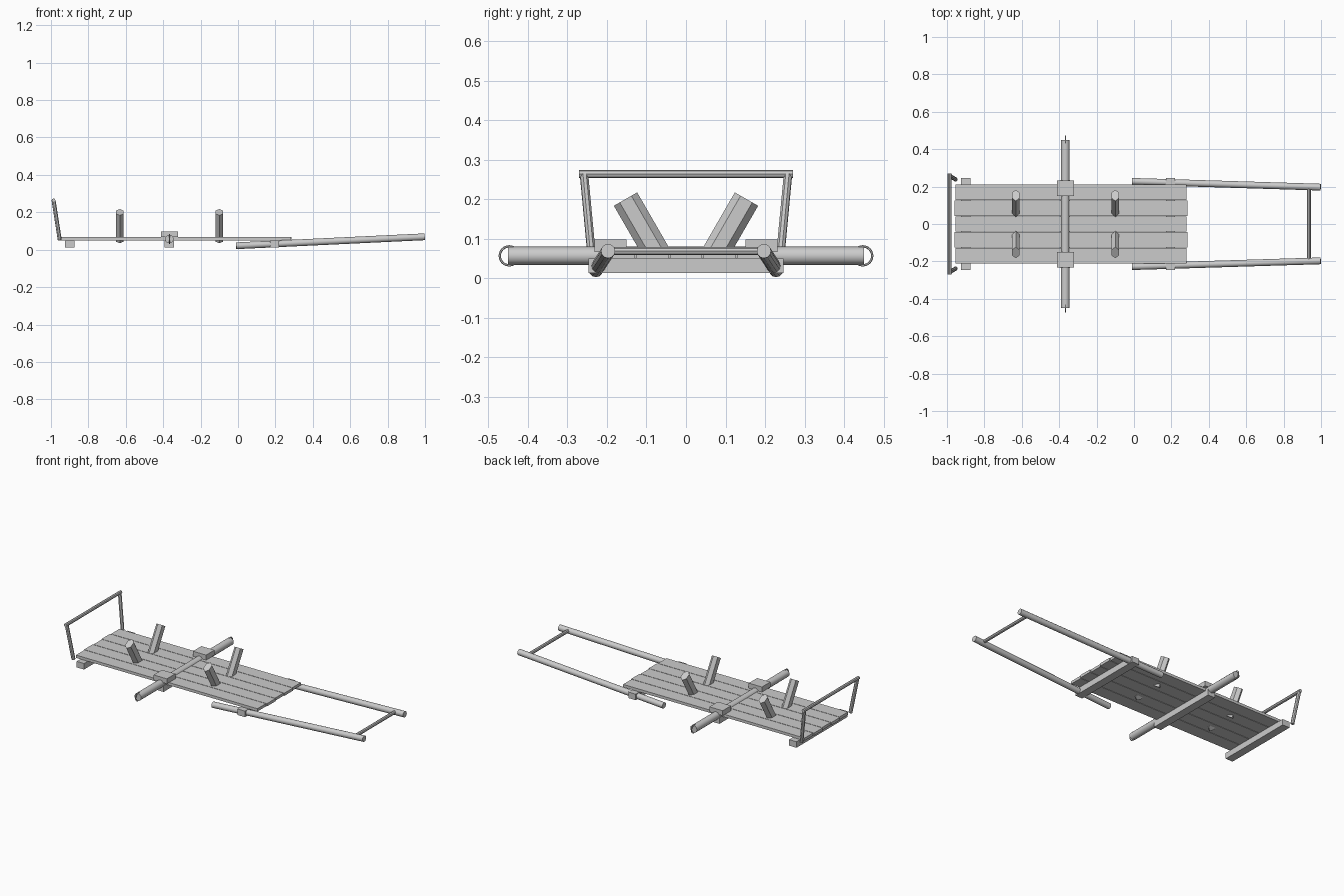
import bpy
import math
from mathutils import Vector

old = bpy.data.objects.get("Cube")
if old:
    bpy.data.objects.remove(old, do_unlink=True)

grey = bpy.data.materials.new("plain grey")
grey.use_nodes = True
colour = (0.6, 0.6, 0.6, 1)
grey.diffuse_color = colour
grey.node_tree.nodes["Principled BSDF"].inputs["Base Color"].default_value = colour


def finish(name, smooth=False):
    ob = bpy.context.object
    ob.name = name
    ob.data.materials.append(grey)
    if smooth:
        bpy.ops.object.shade_smooth_by_angle(angle=math.radians(40))
    return ob


def box(name, x, y, z):
    """Box spanning the given (low, high) pairs."""
    spans = (x, y, z)
    bpy.ops.mesh.primitive_cube_add(size=1, location=[sum(s) / 2 for s in spans])
    bpy.context.object.scale = [s[1] - s[0] for s in spans]
    bpy.ops.object.transform_apply(location=False, rotation=False)
    return finish(name)


def rod(name, start, end, radius, sides=12, smooth=True):
    """Straight round bar between two points."""
    a, b = Vector(start), Vector(end)
    bpy.ops.mesh.primitive_cylinder_add(vertices=sides, radius=radius,
                                        depth=(b - a).length, location=(a + b) / 2)
    bpy.context.object.rotation_euler = (b - a).to_track_quat('Z', 'Y').to_euler()
    return finish(name, smooth)


# Deck of five planks, alternating slightly in length
pitch = 0.085
for i in range(5):
    mid = (i - 2) * pitch
    extra = 0.005 * (i % 2 == 1)
    box(f"deck_plank_{i + 1}", (-0.955 - extra, 0.28 + extra),
        (mid - 0.041, mid + 0.041), (0.05, 0.067))

# Cross beams under the deck
for name, x, half in (("rear_beam", -0.9, 0.247), ("axle_beam", -0.367, 0.235),
                      ("front_beam", 0.195, 0.247)):
    box(name, (x - 0.025, x + 0.025), (-half, half), (0.013, 0.05))

# Axle and the parts along it
AXLE_X, AXLE_Z = -0.367, 0.057
rod("axle", (AXLE_X, -0.45, AXLE_Z), (AXLE_X, 0.45, AXLE_Z), 0.023)

# Rear rail top bar and handle crossbar
rod("rear_rail_bar", (-0.986, -0.27, 0.264), (-0.986, 0.27, 0.264), 0.01, 8)
rod("handle_crossbar", (0.935, -0.195, 0.069), (0.935, 0.195, 0.069), 0.01, 8)

# Paired parts on both sides
for side, s in (("left", 1), ("right", -1)):
    box(side + "_axle_bracket", (-0.412, -0.322),
        sorted((s * 0.15, s * 0.232)), (0.067, 0.098))
    bpy.ops.mesh.primitive_torus_add(location=(AXLE_X, s * 0.447, AXLE_Z),
                                     rotation=(0, math.pi / 2, 0),
                                     major_radius=0.024, minor_radius=0.003,
                                     major_segments=24, minor_segments=6)
    finish(side + "_axle_ring", True)
    rod(side + "_handle", (-0.01, s * 0.228, 0.021), (0.998, s * 0.197, 0.069), 0.018)
    rod(side + "_rear_post", (-0.953, s * 0.238, 0.052), (-0.986, s * 0.258, 0.264), 0.011, 8)

    # Hexagonal stakes leaning outward
    for place, x in (("rear", -0.632), ("front", -0.1)):
        bpy.ops.mesh.primitive_cylinder_add(vertices=6, radius=0.034, depth=0.172,
                                            location=(x, s * 0.11, 0.126))
        ob = bpy.context.object
        ob.scale.x = 0.68
        bpy.ops.object.transform_apply(location=False, rotation=False)
        ob.rotation_euler.x = -s * math.radians(30)
        finish(f"{side}_{place}_stake")
